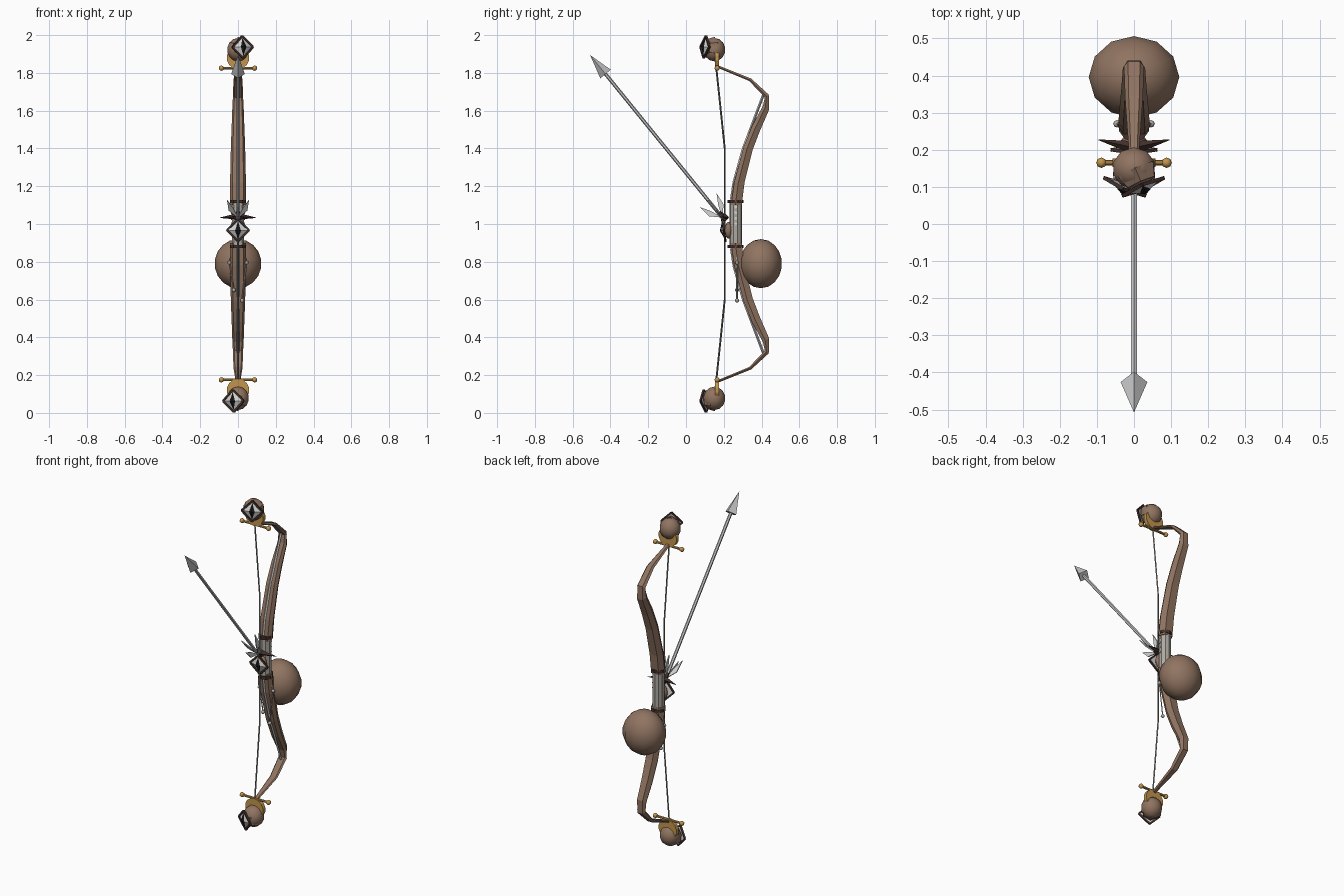
import bpy, bmesh, math
from mathutils import Vector as V, Matrix

if "Cube" in bpy.data.objects:
    bpy.data.objects.remove(bpy.data.objects["Cube"])

def mat(name, c):
    m = bpy.data.materials.new(name)
    m.diffuse_color = (*c, 1)
    m.use_nodes = True
    m.node_tree.nodes["Principled BSDF"].inputs["Base Color"].default_value = m.diffuse_color
    return m

BROWN = mat("warm brown", (.28, .175, .12))
DARK = mat("dark brown", (.055, .03, .025))
GOLD = mat("gold", (.54, .30, .075))
GREY = mat("warm grey", (.42, .39, .35))
SILVER = mat("silver", (.66, .66, .65))
STEEL = mat("arrow steel", (.56, .56, .56))
STRING = mat("string grey", (.20, .21, .19))
BLACK = mat("black", (.01, .01, .01))

def finish(name, bm, m, smooth=False):
    bmesh.ops.recalc_face_normals(bm, faces=bm.faces)
    me = bpy.data.meshes.new(name)
    bm.to_mesh(me)
    bm.free()
    me.materials.append(m)
    for p in me.polygons:
        p.use_smooth = smooth
    ob = bpy.data.objects.new(name, me)
    bpy.context.collection.objects.link(ob)
    return ob

def add_rod(bm, a, b, r1, r2, n, spin=0):
    a, b = V(a), V(b)
    q = (b - a).to_track_quat('Z', 'Y').to_matrix().to_4x4()
    mx = Matrix.Translation((a + b) / 2) @ q @ Matrix.Rotation(spin, 4, 'Z')
    bmesh.ops.create_cone(bm, cap_ends=True, segments=n, radius1=r1, radius2=r2,
                          depth=(b - a).length, matrix=mx)

def path(name, pts, r, m, n=4):
    bm = bmesh.new()
    for a, b in zip(pts, pts[1:]):
        add_rod(bm, a, b, r, r, n)
    return finish(name, bm, m)

def rod(name, a, b, r1, r2, m, n=8, spin=0):
    bm = bmesh.new()
    add_rod(bm, a, b, r1, r2, n, spin)
    return finish(name, bm, m)

def ball(name, c, r, m, u=12, v=8, smooth=True):
    bm = bmesh.new()
    r = (r, r, r) if isinstance(r, float) else r
    bmesh.ops.create_uvsphere(bm, u_segments=u, v_segments=v, radius=1,
                              matrix=Matrix.Translation(c) @ Matrix.Diagonal((*r, 1)))
    return finish(name, bm, m, smooth)

def solid(name, pts, faces, m):
    bm = bmesh.new()
    vs = [bm.verts.new(p) for p in pts]
    for f in faces:
        bm.faces.new([vs[i] for i in f])
    return finish(name, bm, m)

# Slit-pupilled diamond eye with raised lid frame
def eye(name, c, facing, s):
    c, d = V(c), V(facing).normalized()
    r = V((0, 0, 1)).cross(d).normalized()
    u = d.cross(r)
    pts = [c + r * s, c + u * s, c - r * s, c - u * s]
    bm = bmesh.new()
    for i in range(4):
        add_rod(bm, pts[i], pts[(i + 1) % 4], .007, .007, 4, math.pi / 4)
    finish(name + "_frame", bm, DARK)
    fan = [(0, 1, 4), (1, 2, 4), (2, 3, 4), (3, 0, 4), (3, 2, 1, 0)]
    back = [p - d * .004 for p in pts]
    solid(name + "_white", back + [c + d * .018], fan, SILVER)
    slit = [c + r * .016 + d * .013, c + u * s * .8 + d * .002,
            c - r * .016 + d * .013, c - u * s * .8 + d * .002]
    solid(name + "_pupil", slit + [c + d * .021], fan, BLACK)

# Limb stations: back y, back z, front y, front z, half width
LIMB = [(.295, 1.10, .238, 1.10, .042), (.31, 1.22, .255, 1.22, .042),
        (.352, 1.39, .305, 1.41, .038), (.39, 1.49, .35, 1.52, .034),
        (.44, 1.605, .407, 1.625, .03), (.438, 1.685, .417, 1.67, .027),
        (.345, 1.77, .335, 1.757, .024), (.17, 1.84, .17, 1.826, .012)]

for side, name in ((1, "upper"), (-1, "lower")):
    def Z(z):
        return z if side > 0 else 2 - z
    # Recurved limb lofted with six-sided section
    bm = bmesh.new()
    rings = []
    for by, bz, fy, fz, w in LIMB:
        b, f = V((0, by, bz)), V((0, fy, fz))
        ring = [(f, .7), (f.lerp(b, .4), 1), (b, .6), (b, -.6), (f.lerp(b, .4), -1), (f, -.7)]
        rings.append([bm.verts.new((w * k, p.y, Z(p.z))) for p, k in ring])
    for A, B in zip(rings, rings[1:]):
        for i in range(6):
            j = (i + 1) % 6
            bm.faces.new((A[i], A[j], B[j], B[i]))
    bm.faces.new(rings[0])
    bm.faces.new(rings[-1])
    finish(name + "_limb", bm, BROWN)
    # Inlaid strip along the limb front
    path(name + "_limb_strip", [(0, y, Z(z)) for y, z in
         ((.24, 1.13), (.253, 1.22), (.303, 1.4), (.408, 1.68))], .007, STEEL)
    # Gold disc and crossbar at the tip
    rod(name + "_tip_disc", (0, .153, Z(1.88)), (0, .176, Z(1.88)), .06, .06, GOLD, 14)
    rod(name + "_crossbar", (-.085, .165, Z(1.825)), (.085, .165, Z(1.825)), .007, .007, GOLD)
    for sx in (-1, 1):
        ball(name + "_crossbar_knob", (sx * .088, .165, Z(1.825)), .014, GOLD, 8, 6)
    # Tip ball with faceted eye mount
    ball(name + "_tip_ball", (0, .15, Z(1.923)), (.06, .058, .062), BROWN, 10, 7)
    c, d = V((side * .025, .1, Z(1.937))), V((side * .4, -.92, side * .12)).normalized()
    rod(name + "_eye_mount", c - d * .05, c - d * .012, .06, .045, BROWN, 6)
    eye(name + "_eye", c, d, .059)
    # Grip end ring
    rod(name + "_grip_ring", (0, .263, Z(1.11)), (0, .263, Z(1.128)), .042, .042, DARK, 10)

# Grip with side studs
rod("grip", (0, .263, .88), (0, .263, 1.12), .034, .034, GREY, 10)
for sx in (-1, 1):
    for z in (1.0, 1.03, 1.06, 1.09):
        rod("grip_stud", (sx * .03, .263, z), (sx * .036, .263, z), .008, .008, SILVER, 6)

# Bowstring
path("bowstring", [(0, .16, .17), (0, .205, .6), (0, .205, 1.4), (0, .16, 1.83)], .005, STRING)

# Big ball behind the lower grip
ball("large_ball", (0, .396, .79), (.124, .112, .13), BROWN, 12, 9)

# Centre eye, socket and horns
eye("centre_eye", (0, .2, .967), (0, -1, -.15), .059)
ball("centre_socket", (0, .225, .967), (.035, .02, .045), BROWN, 8, 6)
rod("nock_block", (0, .175, 1.06), (0, .215, 1.02), .013, .016, DARK, 6)
for sx in (-1, 1):
    rod("horn", (sx * .01, .208, 1.04), (sx * .096, .227, 1.033), .016, .001, DARK, 4)

# Arrow: shaft, four-sided head and four vanes
tail, tip = V((0, .195, 1.03)), V((0, -.508, 1.895))
ax = (tip - tail).normalized()
rod("arrow_shaft", tail, tip - ax * .12, .0095, .0095, STEEL, 6)
rod("arrow_head", tip - ax * .13, tip, .036, 0, STEEL, 4)
X = V((1, 0, 0))
side_dir = ax.cross(X)
for o in (X, -X, side_dir, -side_dir):
    n = ax.cross(o) * .003
    a = tail + ax * .005
    mid = tail + ax * .07 + o * .025
    outer = tail + ax * .125 + o * .058
    low = tail + ax * .055 + o * .05
    pts = [p + n for p in (a, mid, outer, low)] + [p - n for p in (a, mid, outer, low)]
    solid("arrow_vane", pts, [(0, 1, 2, 3), (7, 6, 5, 4)] +
          [(i, (i + 1) % 4, 4 + (i + 1) % 4, 4 + i) for i in range(4)], SILVER)

# Hanging beaded cords
for sx, z in ((1, .595), (-1, .65)):
    ball("cord_pin", (sx * .046, .27, .795), .01, GREY, 8, 6)
    path("cord", [(sx * .025, .265, .87), (sx * .046, .27, .795), (sx * .022, .27, z)], .004, GREY)
    ball("cord_bead", (sx * .022, .27, z), .011, GREY, 8, 6)
